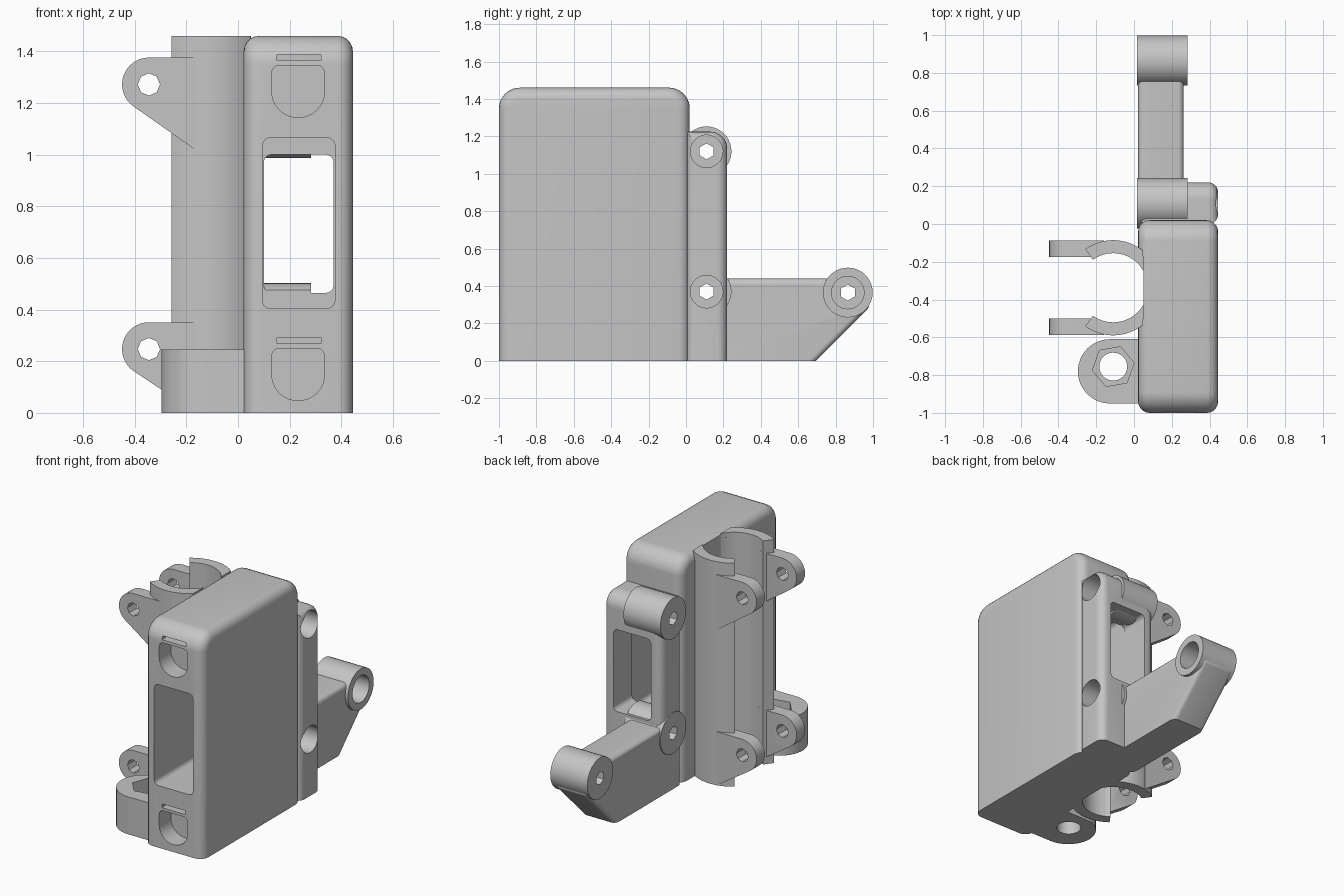
import bpy
import bmesh
from math import cos, sin, radians, tan
from mathutils import Vector

old = bpy.data.objects.get("Cube")
if old:
    bpy.data.objects.remove(old, do_unlink=True)

GREY = (0.56, 0.56, 0.56, 1)
mat = bpy.data.materials.new("plain grey plastic")
mat.use_nodes = True
mat.diffuse_color = GREY
mat.node_tree.nodes["Principled BSDF"].inputs["Base Color"].default_value = GREY


def arc(cx, cy, r, a, b, n=16):
    angles = [radians(a + (b - a) * i / n) for i in range(n + 1)]
    return [(cx + r * cos(t), cy + r * sin(t)) for t in angles]


def circle(cx, cy, r, n=40):
    return arc(cx, cy, r, 90, 450, n)[:-1]


def rounded(corners, n=8):
    """Polygon from (u, v, radius) corners, each one filleted."""
    pts = []
    for i, (u, v, r) in enumerate(corners):
        p = Vector((u, v))
        if r == 0:
            pts.append((u, v))
            continue
        d1 = (Vector(corners[i - 1][:2]) - p).normalized()
        d2 = (Vector(corners[(i + 1) % len(corners)][:2]) - p).normalized()
        half = d1.angle(d2) / 2
        mid = p + (d1 + d2).normalized() * (r / sin(half))
        start = (p + d1 * (r / tan(half)) - mid).normalized()
        end = (p + d2 * (r / tan(half)) - mid).normalized()
        for k in range(n + 1):
            direction = start.lerp(end, k / n).normalized()
            pts.append(tuple(mid + direction * r))
    return pts


def rect(u0, v0, u1, v1, r):
    return rounded([(u0, v0, r), (u1, v0, r), (u1, v1, r), (u0, v1, r)])


PLACE = {"x": lambda u, v, w: (w, u, v),
         "y": lambda u, v, w: (u, w, v),
         "z": lambda u, v, w: (u, v, w)}


def prism(name, pts, axis, a, b, bevel=0):
    """Extrude a profile along an axis; optionally round its rims above the base."""
    bm = bmesh.new()
    lo = bm.faces.new([bm.verts.new(PLACE[axis](u, v, a)) for u, v in pts])
    hi = bm.faces.new([bm.verts.new(PLACE[axis](u, v, b)) for u, v in pts])
    lo_v, hi_v = list(lo.verts), list(hi.verts)
    for i in range(len(pts)):
        bm.faces.new((lo_v[i - 1], lo_v[i], hi_v[i], hi_v[i - 1]))
    bmesh.ops.recalc_face_normals(bm, faces=bm.faces)
    if bevel:
        rims = [e for f in (lo, hi) for e in f.edges
                if max(v.co.z for v in e.verts) > 0.001]
        bmesh.ops.bevel(bm, geom=rims, offset=bevel, segments=5,
                        profile=0.5, affect="EDGES", clamp_overlap=True)
    mesh = bpy.data.meshes.new(name)
    bm.to_mesh(mesh)
    bm.free()
    mesh.materials.append(mat)
    ob = bpy.data.objects.new(name, mesh)
    bpy.context.collection.objects.link(ob)
    return ob


def cut(ob, cutters):
    bpy.context.view_layer.objects.active = ob
    for c in cutters:
        m = ob.modifiers.new("cut", "BOOLEAN")
        m.operation, m.solver, m.object = "DIFFERENCE", "EXACT", c
        bpy.ops.object.modifier_apply(modifier=m.name)


# Bolt holes across the width: hex bore plus a wide counterbore
HINGES = {"upper": (0.11, 1.12), "lower": (0.11, 0.37), "arm": (0.865, 0.365)}
bolts = {}
for key, (y, z) in HINGES.items():
    bolts[key] = [prism("cutter_hex", circle(y, z, 0.043, 6), "x", -0.1, 0.6),
                  prism("cutter_bore", circle(y, z, 0.087), "x", 0.09, 0.6)]

# Window: deep front pocket and a smaller opening through the back wall
pocket = prism("cutter_pocket", rect(0.095, 0.405, 0.375, 1.065, 0.03), "y", -1.2, 0.03)
opening = prism("cutter_opening", rect(0.1, 0.465, 0.37, 1.0, 0.03), "y", -0.2, 0.5)

# Tube seat shared by the clip and the body
CX, CY, R_OUT, R_IN = -0.11, -0.3375, 0.252, 0.183
seat = prism("cutter_seat", arc(CX, CY, R_IN, 29, 331, 48), "z", -0.2, 1.7)

# Front strap slots and thumb pockets
front_cuts = []
for z in (0.0, 1.096):
    front_cuts.append(prism("cutter_slot", rect(0.15, z + 0.268, 0.322, z + 0.292, 0.003),
                            "y", -1.2, -0.9))
    u_shape = rounded([(0.131, z + 0.048, 0.1), (0.335, z + 0.048, 0.1),
                       (0.335, z + 0.25, 0.03), (0.131, z + 0.25, 0.03)])
    front_cuts.append(prism("cutter_thumb", u_shape, "y", -1.2, -0.88))

# Body: tall front case and lower back case
case = rounded([(-1, 0, 0), (0.02, 0, 0), (0.02, 1.46, 0.11), (-1, 1.46, 0.11)])
main_case = prism("main_case", case, "x", 0.022, 0.445, 0.06)
cut(main_case, [pocket, opening, seat] + front_cuts + bolts["upper"] + bolts["lower"])

back = rounded([(0.0, 0, 0), (0.22, 0, 0), (0.22, 1.225, 0.09), (0.0, 1.225, 0)])
back_case = prism("back_case", back, "x", 0.022, 0.445, 0.05)
cut(back_case, [pocket, opening] + bolts["upper"] + bolts["lower"])

# Rear arm with a sloped end
arm = rounded([(0.15, 0, 0), (0.695, 0, 0), (0.985, 0.29, 0.03),
               (0.9, 0.44, 0.03), (0.15, 0.44, 0)])
rear_arm = prism("rear_arm", arm, "x", 0.022, 0.262, 0.03)
cut(rear_arm, bolts["lower"] + bolts["arm"])

parts = [main_case, back_case, rear_arm]

# Hinge barrels
for key, (y, z) in HINGES.items():
    barrel = prism(key + "_barrel", circle(y, z, 0.133), "x", 0.015, 0.282)
    cut(barrel, bolts[key] + [pocket])
    parts.append(barrel)

# Tube clip: two curved jaws, each with two bolt ears
for side, s in (("back", 1), ("front", -1)):
    jaw = arc(CX, CY, R_OUT, s * 126, s * 51) + arc(CX, CY, R_IN, s * 29, s * 126)
    parts.append(prism(side + "_clip_jaw", jaw, "z", 0, 1.46))
    y0, y1 = sorted((CY + s * 0.164, CY + s * 0.25))
    for level, z in (("lower", 0.247), ("upper", 1.272)):
        ear = [(-0.16, z + 0.104)] + arc(-0.345, z, 0.104, 90, 234)
        ear.append((-0.16, max(z - 0.257, 0)))
        ob = prism(f"{side}_{level}_ear", ear, "y", y0, y1)
        hole = prism("cutter_ear_hole", circle(-0.345, z, 0.043, 8), "y", -1, 0.5)
        cut(ob, [hole, seat])
        parts.append(ob)

# Mounting lug with a nut recess
lug = arc(-0.127, -0.78, 0.17, 90, 270, 24) + [(0.06, -0.95), (0.06, -0.61)]
mount_lug = prism("mount_lug", lug, "z", 0, 0.245)
cut(mount_lug, [prism("cutter_lug_hole", circle(-0.11, -0.755, 0.074), "z", -0.2, 0.5),
                prism("cutter_lug_nut", arc(-0.11, -0.755, 0.112, 10, 370, 6)[:-1],
                      "z", 0.12, 0.5)])
parts.append(mount_lug)

# Drop the cutters and shade the parts
for ob in [o for o in bpy.data.objects if o.name.startswith("cutter_")]:
    bpy.data.objects.remove(ob, do_unlink=True)
bpy.context.view_layer.update()
for ob in parts:
    ob.select_set(True)
bpy.context.view_layer.objects.active = main_case
bpy.ops.object.shade_smooth_by_angle(angle=radians(35))
